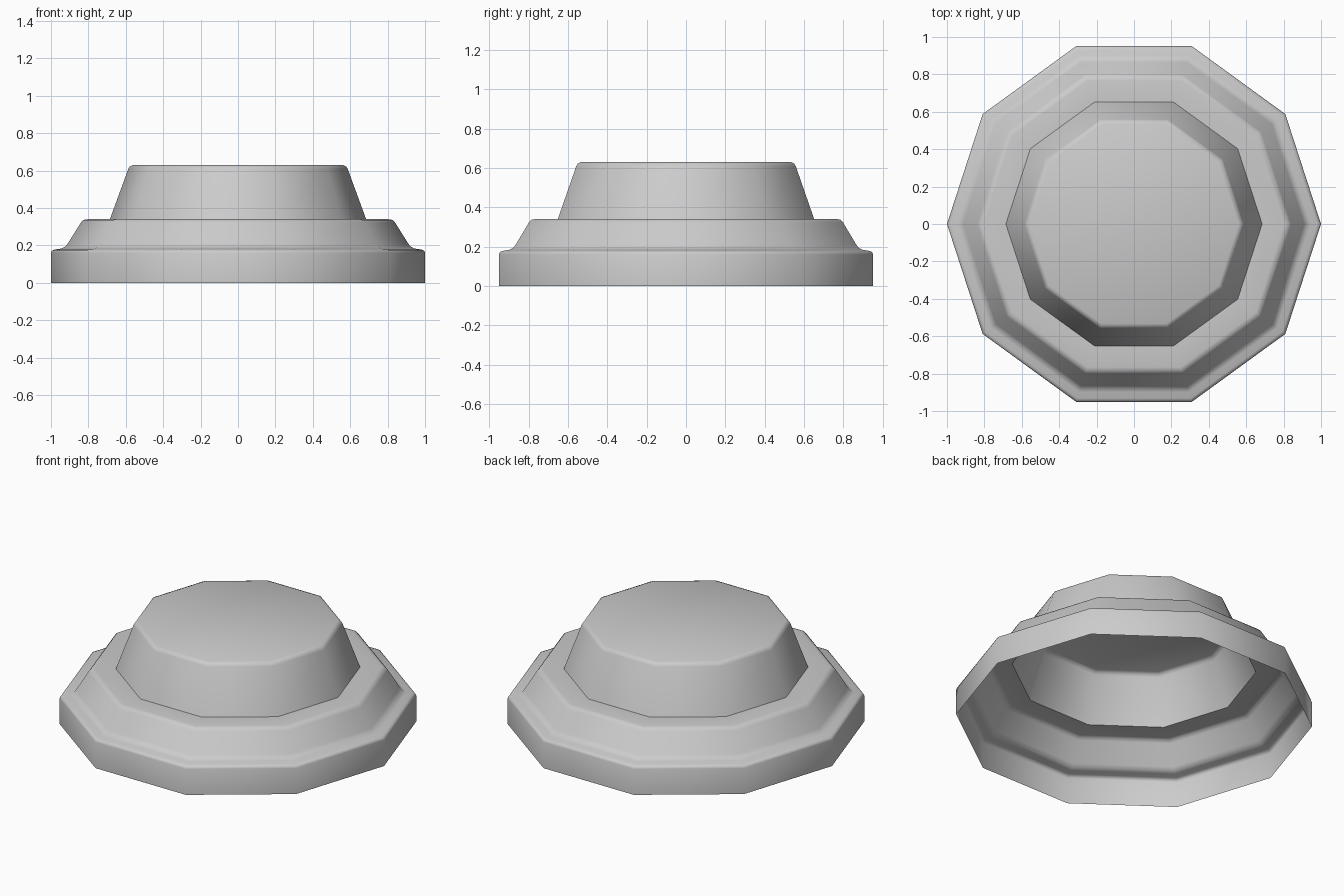
import bpy, bmesh, math

if "Cube" in bpy.data.objects:
    bpy.data.objects.remove(bpy.data.objects["Cube"])

SIDES = 10


def lathe(name, profile, cap=False):
    """Ten-sided open shell from (radius, height) points, bottom to top."""
    bm = bmesh.new()
    rings = []
    for r, z in profile:
        rings.append([bm.verts.new((r * math.cos(math.tau * i / SIDES),
                                    r * math.sin(math.tau * i / SIDES), z))
                      for i in range(SIDES)])
    for a, b in zip(rings, rings[1:]):
        for i in range(SIDES):
            j = (i + 1) % SIDES
            bm.faces.new((a[i], a[j], b[j], b[i]))
    if cap:
        bm.faces.new(rings[-1])
    mesh = bpy.data.meshes.new(name)
    bm.to_mesh(mesh)
    bm.free()
    obj = bpy.data.objects.new(name, mesh)
    bpy.context.collection.objects.link(obj)
    bpy.ops.object.select_all(action='DESELECT')
    obj.select_set(True)
    bpy.context.view_layer.objects.active = obj
    bpy.ops.object.shade_smooth_by_angle(angle=math.radians(50))
    return obj


# Stepped base: upright skirt, rounded lip, sloping step and flat shelf
lathe("stepped_base", [
    (1.0, 0.0), (1.0, 0.16), (0.995, 0.172), (0.98, 0.178),
    (0.945, 0.183), (0.925, 0.192), (0.91, 0.21),
    (0.84, 0.322), (0.827, 0.336), (0.805, 0.34), (0.685, 0.34)])

# Tapered upper drum with a softened rim and closed top
lathe("tapered_top", [
    (0.685, 0.34), (0.587, 0.608), (0.579, 0.622), (0.56, 0.63)], cap=True)
